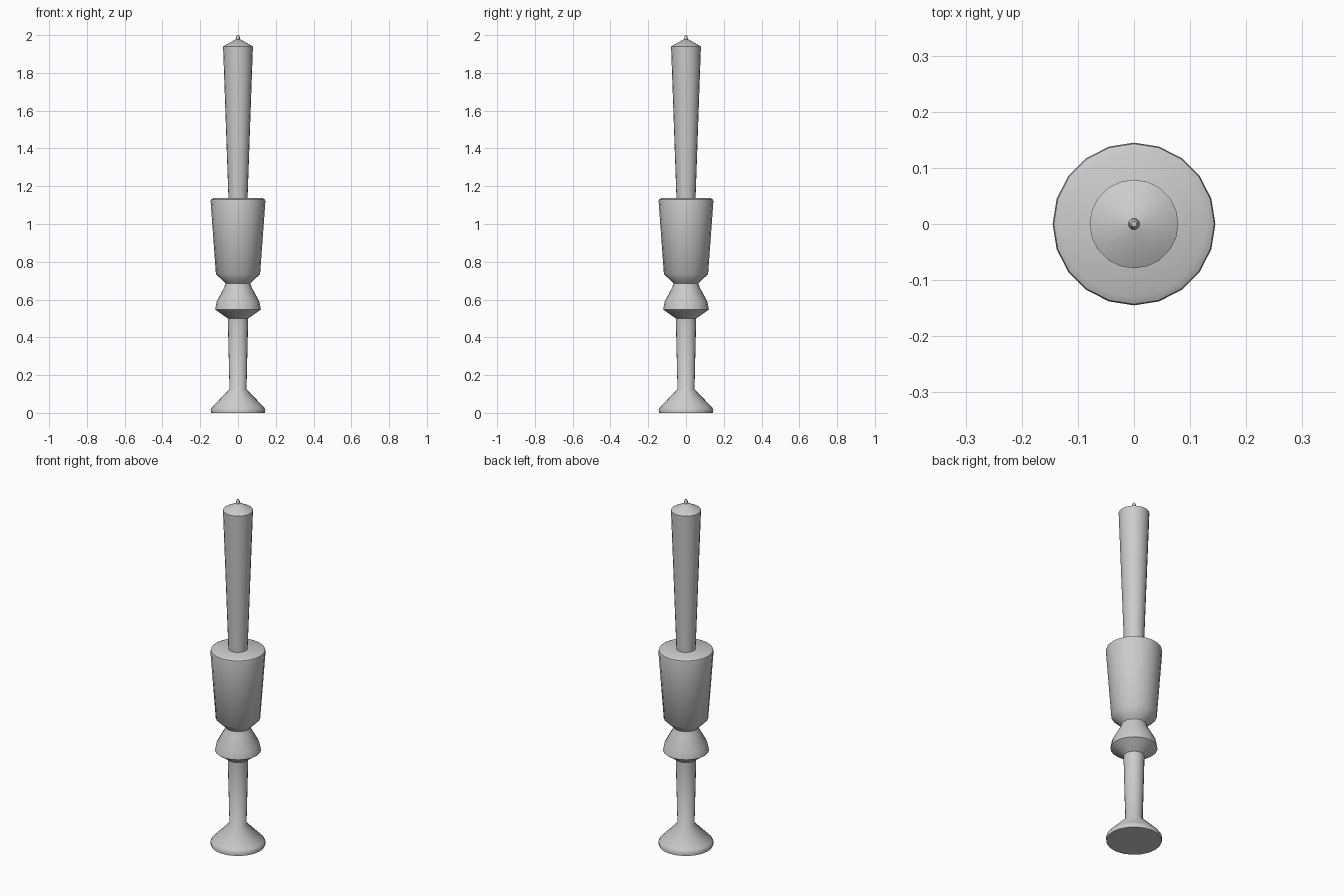
import bpy, bmesh, math

if "Cube" in bpy.data.objects:
    bpy.data.objects.remove(bpy.data.objects["Cube"])

SIDES = 20


def lathe(name, profile, sides=SIDES, angle=35):
    """Revolve (radius, z) points around z and cap both ends."""
    bm = bmesh.new()
    rings = []
    for r, z in profile:
        rings.append([bm.verts.new((r * math.cos(2 * math.pi * i / sides),
                                    r * math.sin(2 * math.pi * i / sides), z))
                      for i in range(sides)])
    for a, b in zip(rings, rings[1:]):
        for i in range(sides):
            j = (i + 1) % sides
            bm.faces.new((a[i], a[j], b[j], b[i]))
    bm.faces.new(rings[0][::-1])
    bm.faces.new(rings[-1])
    mesh = bpy.data.meshes.new(name)
    bm.to_mesh(mesh)
    bm.free()
    obj = bpy.data.objects.new(name, mesh)
    bpy.context.collection.objects.link(obj)
    bpy.ops.object.select_all(action='DESELECT')
    obj.select_set(True)
    bpy.context.view_layer.objects.active = obj
    bpy.ops.object.shade_smooth_by_angle(angle=math.radians(angle))
    return obj


# Turned holder: foot, stem, knop, neck and cup
lathe("candle_holder", [
    (0.143, 0.0), (0.145, 0.018), (0.138, 0.03),
    (0.045, 0.125), (0.054, 0.50),
    (0.121, 0.547), (0.113, 0.59), (0.072, 0.665), (0.066, 0.685),
    (0.075, 0.695), (0.117, 0.735), (0.145, 1.12), (0.143, 1.130), (0.13, 1.137),
], angle=50)

# Tapered candle, wider at the top, with a conical tip
lathe("candle", [
    (0.050, 1.12), (0.079, 1.94), (0.012, 1.978),
])

# Wick
lathe("wick", [(0.011, 1.97), (0.009, 1.992), (0.005, 2.0)], sides=10)
